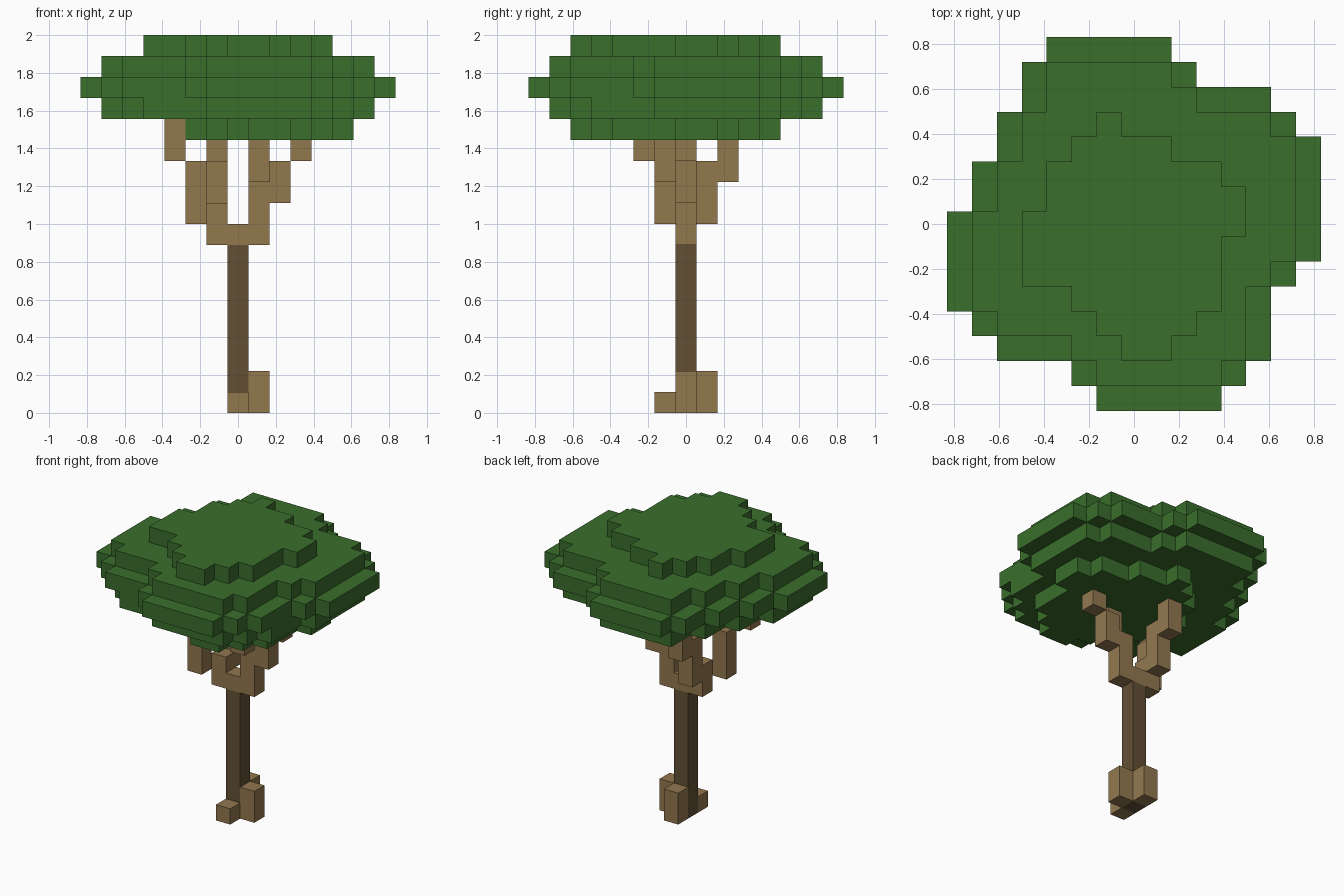
import bpy
import bmesh
from mathutils import Vector

U = 2 / 18  # edge length of one block

old = bpy.data.objects.get("Cube")
if old:
    bpy.data.objects.remove(old, do_unlink=True)


def material(name, color):
    m = bpy.data.materials.new(name)
    m.use_nodes = True
    m.diffuse_color = (*color, 1)
    m.node_tree.nodes["Principled BSDF"].inputs["Base Color"].default_value = (*color, 1)
    return m


LEAF = material("leaf green", (0.042, 0.156, 0.025))
WOOD = material("light wood", (0.287, 0.188, 0.078))
BARK = material("dark bark", (0.127, 0.08, 0.036))


def block_mesh(name, cells, mat):
    """Outer skin of a set of grid blocks: a quad wherever a block has no neighbour."""
    bm = bmesh.new()
    cells = set(cells)
    for c in cells:
        for axis in range(3):
            for sign in (-1, 1):
                n = Vector((0, 0, 0))
                n[axis] = sign
                if tuple(int(a + b) for a, b in zip(c, n)) in cells:
                    continue
                s = Vector((0, 0, 0))
                s[(axis + 1) % 3] = 1
                t = n.cross(s)
                mid = Vector(c) + Vector((0, 0, 0.5)) + n / 2
                ring = [(-s - t), (s - t), (s + t), (t - s)]
                bm.faces.new([bm.verts.new((mid + r / 2) * U) for r in ring])
    bmesh.ops.remove_doubles(bm, verts=bm.verts, dist=U / 100)
    me = bpy.data.meshes.new(name)
    bm.to_mesh(me)
    bm.free()
    me.materials.append(mat)
    ob = bpy.data.objects.new(name, me)
    bpy.context.collection.objects.link(ob)
    return ob


def post(x, y, low, high):
    return [(x, y, z) for z in range(low, high + 1)]


def layer(top, spans):
    """Cells of a flat layer, from x spans listed from the back row forward."""
    return {(x, top - i) for i, (a, b) in enumerate(spans) for x in range(a, b + 1)}


def eroded(cells):
    steps = ((1, 0), (-1, 0), (0, 1), (0, -1))
    return {(x, y) for x, y in cells if all((x + i, y + j) in cells for i, j in steps)}


# Trunk and roots
block_mesh("trunk", post(0, 0, 0, 7), BARK)
for name, x, y, high in (("right_root", 1, 0, 1), ("back_root", 0, 1, 1), ("front_root", 0, -1, 0)):
    block_mesh(name, post(x, y, 0, high), WOOD)

# Fork and branches
block_mesh("fork", [(x, 0, 8) for x in (-1, 0, 1)] + post(-1, 0, 9, 9) + post(1, 0, 9, 10), WOOD)
block_mesh("outer_branch", post(-2, -1, 9, 11) + post(-3, -2, 12, 13), WOOD)
block_mesh("back_branch", post(-1, 1, 9, 11) + post(-1, 2, 11, 12), WOOD)
block_mesh("side_branch", post(2, 0, 10, 11) + post(3, 0, 12, 12), WOOD)
block_mesh("front_branch", post(1, -1, 11, 12), WOOD)

# Canopy layers: widest in the middle, shrinking up and down
middle = layer(7, [(-3, 1), (-4, 2), (-4, 5), (-5, 6), (-5, 7), (-6, 7), (-6, 7), (-7, 7),
                   (-7, 7), (-7, 6), (-7, 5), (-6, 5), (-5, 5), (-2, 4), (-1, 3)])
crown = layer(4, [(-1, -1), (-2, 1), (-3, 3), (-3, 4), (-4, 4),
                  (-4, 3), (-4, 3), (-2, 3), (-1, 2), (0, 1)])
upper = eroded(middle)
lower = upper | layer(-3, [(-6, 5), (-5, 5), (-4, 4)])
base = {(x + 1, y) for x, y in crown} - {(-3, -2)}

canopy = [(x, y, 13 + i)
          for i, cells in enumerate((base, lower, middle, upper, crown))
          for x, y in cells]
block_mesh("canopy", canopy, LEAF)
